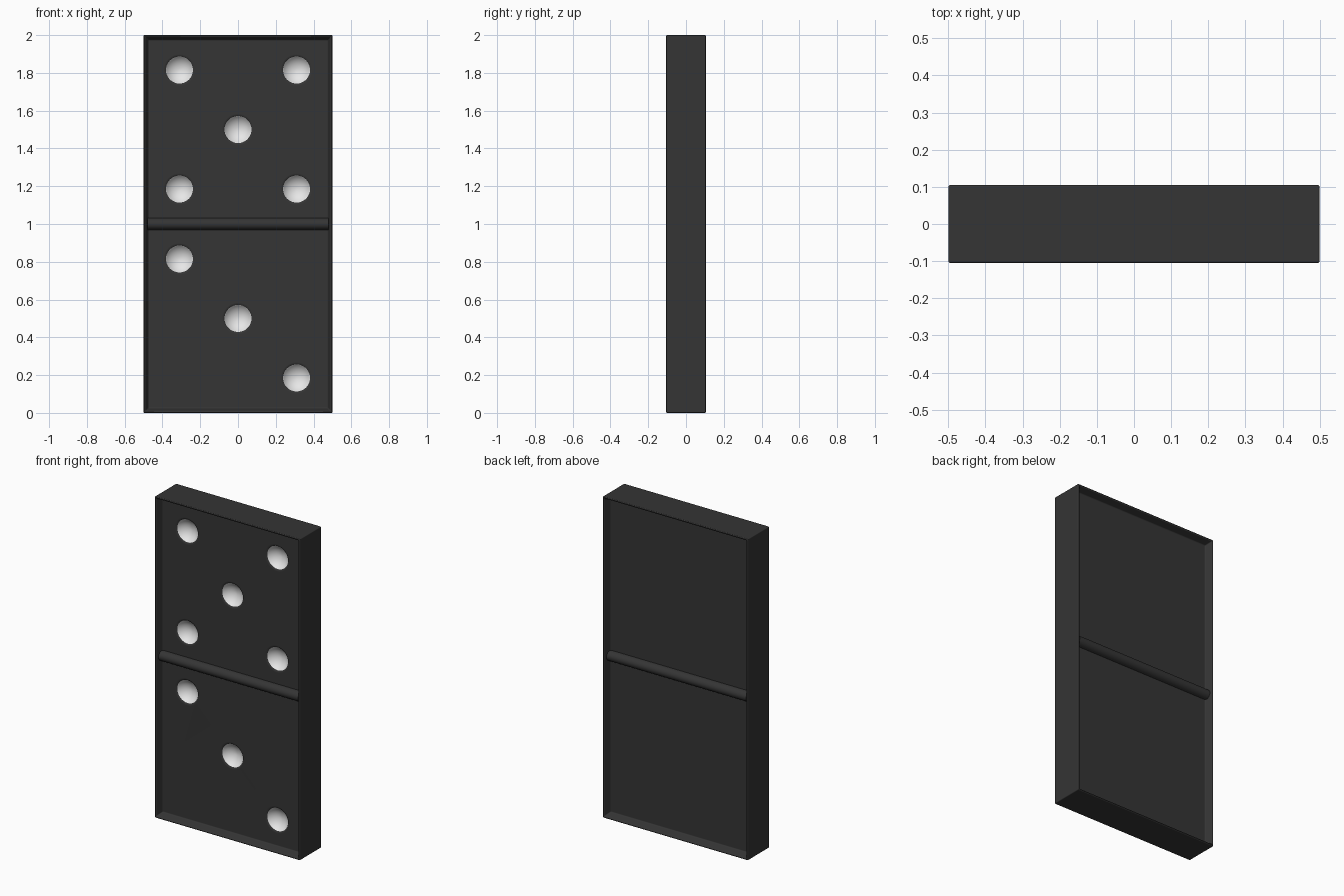
import bpy, bmesh, math
from mathutils import Matrix, Vector

cube = bpy.data.objects.get("Cube")
if cube:
    bpy.data.objects.remove(cube, do_unlink=True)

WIDTH, DEPTH, HEIGHT = 1.0, 0.21, 2.0
RIM, SLOPE, RECESS = 0.015, 0.02, 0.045
FLOOR = DEPTH / 2 - RECESS          # distance of the panel surface from the middle
TURN = Matrix.Rotation(-math.pi / 2, 4, 'X')   # local z becomes +y


def material(name, value):
    m = bpy.data.materials.new(name)
    m.use_nodes = True
    colour = (value, value, value, 1)
    m.diffuse_color = colour
    m.node_tree.nodes["Principled BSDF"].inputs["Base Color"].default_value = colour
    return m


black = material("charcoal black", 0.035)
white = material("pip white", 0.8)


def make_object(name, bm, *mats):
    mesh = bpy.data.meshes.new(name)
    bm.to_mesh(mesh)
    bm.free()
    for m in mats:
        mesh.materials.append(m)
    ob = bpy.data.objects.new(name, mesh)
    bpy.context.collection.objects.link(ob)
    return ob


def activate(ob):
    bpy.ops.object.select_all(action='DESELECT')
    ob.select_set(True)
    bpy.context.view_layer.objects.active = ob


def apply(ob, mod):
    activate(ob)
    bpy.ops.object.modifier_apply(modifier=mod.name)


def carve(ob, cutter):
    mod = ob.modifiers.new("carve", 'BOOLEAN')
    mod.operation = 'DIFFERENCE'
    mod.solver = 'EXACT'
    mod.material_mode = 'TRANSFER'
    mod.object = cutter
    cutter.hide_render = True
    apply(ob, mod)
    bpy.data.objects.remove(cutter, do_unlink=True)


# Body: a slab with a sloped recess on the front and the back
bm = bmesh.new()
bmesh.ops.create_cube(bm, size=1)
bmesh.ops.scale(bm, vec=(WIDTH, DEPTH, HEIGHT), verts=bm.verts)
bmesh.ops.translate(bm, vec=(0, 0, HEIGHT / 2), verts=bm.verts)
bm.normal_update()
for face in [f for f in bm.faces if abs(f.normal.y) > 0.9]:
    bmesh.ops.inset_region(bm, faces=[face], thickness=RIM)
    bmesh.ops.inset_region(bm, faces=[face], thickness=SLOPE)
    offset = Vector((0, -math.copysign(RECESS, face.normal.y), 0))
    bmesh.ops.translate(bm, vec=offset, verts=face.verts)
body = make_object("tile_body", bm, black, white)

bevel = body.modifiers.new("soft edges", 'BEVEL')
bevel.width = 0.007
bevel.segments = 3
bevel.limit_method = 'ANGLE'
apply(body, bevel)

# Pips: five above the divider, three below
COLUMN, ROW = 0.31, 0.315
pips = [(0, 1.5), (0, 0.5), (-COLUMN, 0.5 + ROW), (COLUMN, 0.5 - ROW)]
pips += [(sx * COLUMN, 1.5 + sz * ROW) for sx in (-1, 1) for sz in (-1, 1)]

# Sloped lips around the pips, in the body colour
bm = bmesh.new()
for x, z in pips:
    place = Matrix.Translation((x, -FLOOR - 0.001, z)) @ TURN
    bmesh.ops.create_cone(bm, cap_ends=True, segments=32, radius1=0.1,
                          radius2=0.071, depth=0.018, matrix=place)
carve(body, make_object("lip_cutter", bm, black))

# White bowls
bm = bmesh.new()
for x, z in pips:
    place = Matrix.Translation((x, -FLOOR - 0.0425, z)) @ TURN
    bmesh.ops.create_uvsphere(bm, u_segments=32, v_segments=24,
                              radius=0.0875, matrix=place)
carve(body, make_object("bowl_cutter", bm, white))

# Rounded divider bars across both recesses
bars = []
for name, side in (("front_divider", -1), ("back_divider", 1)):
    bm = bmesh.new()
    place = (Matrix.Translation((0, side * FLOOR, HEIGHT / 2))
             @ Matrix.Diagonal((1, 0.036, 0.032, 1))
             @ Matrix.Rotation(math.pi / 2, 4, 'Y'))
    bmesh.ops.create_cone(bm, cap_ends=True, segments=24, radius1=1,
                          radius2=1, depth=0.96, matrix=place)
    bars.append(make_object(name, bm, black))

# Smooth shading that keeps large faces flat
for ob in [body] + bars:
    activate(ob)
    bpy.ops.object.shade_smooth_by_angle(angle=math.radians(35))
    weighted = ob.modifiers.new("flat panels", 'WEIGHTED_NORMAL')
    weighted.keep_sharp = True
